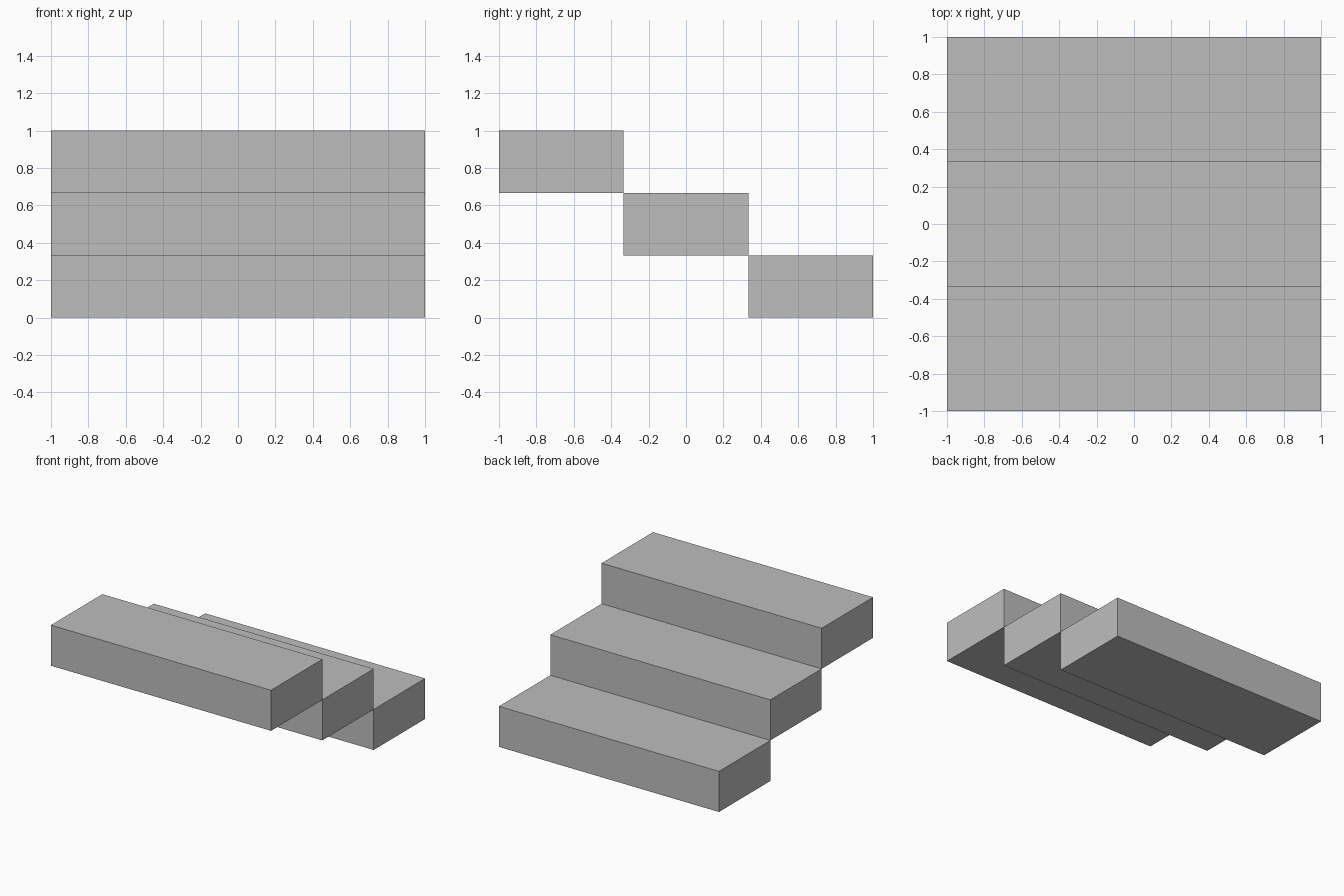
import bpy

cube = bpy.data.objects.get("Cube")
if cube:
    bpy.data.objects.remove(cube, do_unlink=True)

# Plain grey for every step
grey = bpy.data.materials.new("plain grey")
grey.use_nodes = True
colour = (0.515, 0.515, 0.515, 1)
grey.diffuse_color = colour
grey.node_tree.nodes["Principled BSDF"].inputs["Base Color"].default_value = colour

WIDTH, DEPTH, HEIGHT = 2, 2 / 3, 1 / 3


def add_step(name, level):
    """Add one solid step; each level is higher and further forward."""
    bpy.ops.mesh.primitive_cube_add(
        size=1, location=(0, (1 - level) * DEPTH, (level + 0.5) * HEIGHT))
    step = bpy.context.object
    step.name = name
    step.scale = (WIDTH, DEPTH, HEIGHT)
    bpy.ops.object.transform_apply(location=False, rotation=False, scale=True)
    step.data.materials.append(grey)


# Three steps rising from back to front, meeting edge to edge
for level, name in enumerate(("bottom_step", "middle_step", "top_step")):
    add_step(name, level)
